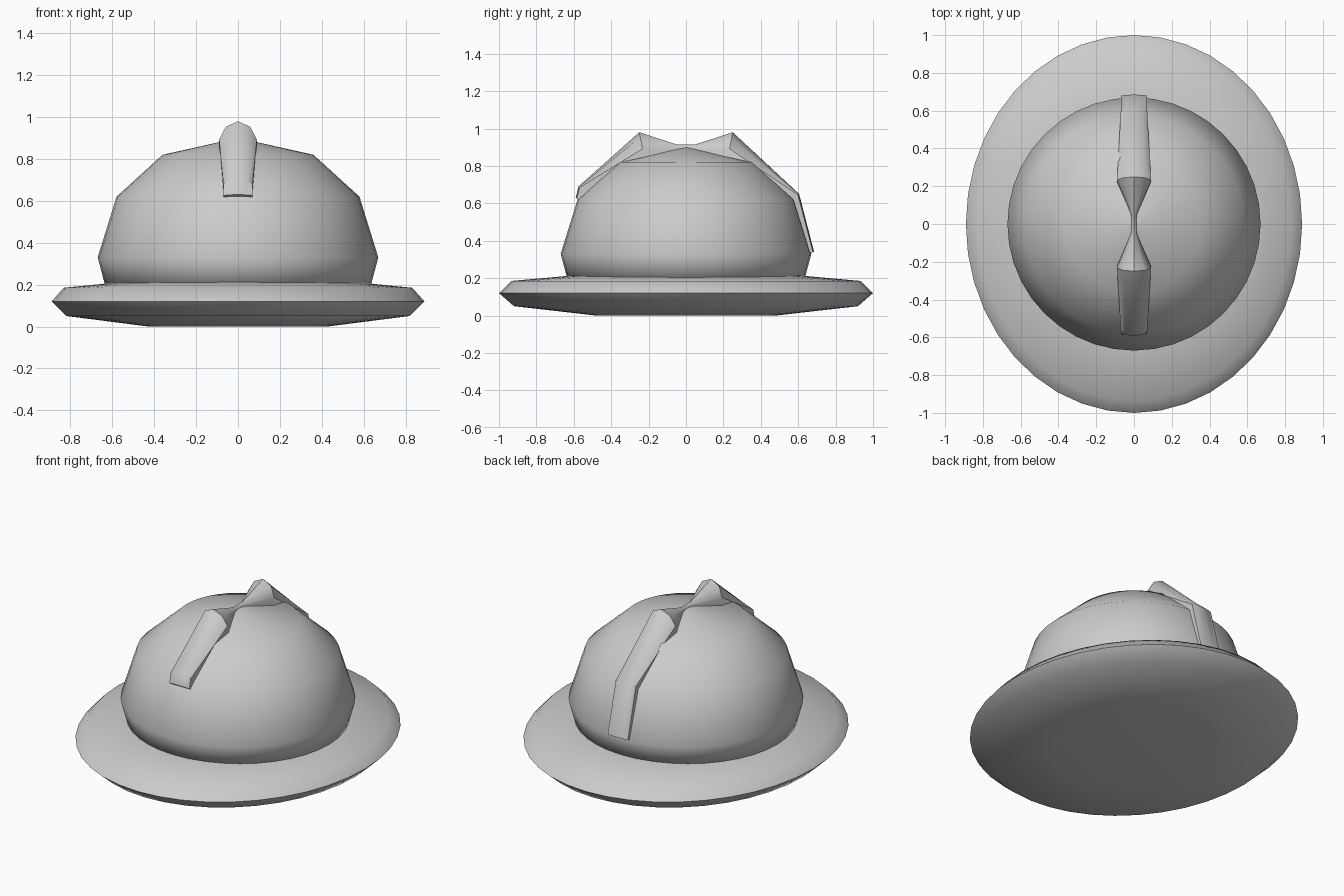
import bpy
import bmesh
import math
from mathutils import Vector

cube = bpy.data.objects.get("Cube")
if cube:
    bpy.data.objects.remove(cube, do_unlink=True)

# Single plain grey finish
grey = bpy.data.materials.new("plain grey")
grey.use_nodes = True
colour = (0.6, 0.6, 0.6, 1)
grey.diffuse_color = colour
grey.node_tree.nodes["Principled BSDF"].inputs["Base Color"].default_value = colour


def finish(name, bm, angle):
    bmesh.ops.remove_doubles(bm, verts=bm.verts, dist=0.0005)
    bmesh.ops.recalc_face_normals(bm, faces=bm.faces)
    mesh = bpy.data.meshes.new(name)
    bm.to_mesh(mesh)
    bm.free()
    mesh.materials.append(grey)
    obj = bpy.data.objects.new(name, mesh)
    bpy.context.collection.objects.link(obj)
    bpy.ops.object.select_all(action='DESELECT')
    obj.select_set(True)
    bpy.context.view_layer.objects.active = obj
    bpy.ops.object.shade_smooth_by_angle(angle=math.radians(angle))
    return obj


def loft(bm, rings, closed=True):
    loops = [[bm.verts.new(p) for p in ring] for ring in rings]
    for a, b in zip(loops, loops[1:]):
        n = len(a)
        for i in range(n):
            j = (i + 1) % n
            bm.faces.new((a[i], a[j], b[j], b[i]))
    if closed:
        bm.faces.new(loops[0])
        bm.faces.new(loops[-1])


def turned(name, profile, sides, x_scale=1.0):
    """Turn a (radius, height) profile, optionally into an oval."""
    bm = bmesh.new()
    rings = []
    for r, z in profile:
        turns = [math.tau * i / sides for i in range(sides)]
        rings.append([(x_scale * r * math.sin(t), r * math.cos(t), z) for t in turns])
    loft(bm, rings)
    return finish(name, bm, 80)


# Oval brim, closed underneath
turned("brim", [(0.48, 0), (0.92, 0.05), (1, 0.12), (0.935, 0.185), (0.6, 0.215)], 40, 0.89)

# Round crown; the tiny last ring forms the apex
turned("crown", [(0.63, 0.18), (0.67, 0.33), (0.58, 0.62), (0.36, 0.82), (0.002, 0.9)], 40)

# Crest: peaked strap rising to two points and pinched in the middle
# Each station: top point (y, z), outward direction (y, z), half width, depth
stations = [
    ((-0.59, 0.63), (-0.8, 0.6), 0.07, 0.1),
    ((-0.575, 0.69), (-0.7, 0.7), 0.07, 0.1),
    ((-0.25, 0.98), (-0.2, 1), 0.09, 0.18),
    ((-0.05, 0.915), (0, 1), 0.015, 0.05),
    ((0.05, 0.915), (0, 1), 0.015, 0.05),
    ((0.25, 0.98), (0.2, 1), 0.09, 0.18),
    ((0.605, 0.65), (0.8, 0.6), 0.07, 0.1),
    ((0.685, 0.34), (1, 0.2), 0.07, 0.08),
]
section = [(-1, 1), (-1, 0.5), (-0.65, 0.15), (0, 0), (0.65, 0.15), (1, 0.5), (1, 1)]
bm = bmesh.new()
rings = []
for (y, z), (oy, oz), half, depth in stations:
    out = Vector((0, oy, oz)).normalized()
    top = Vector((0, y, z))
    drop = 0.16 if 0.3 < abs(y) else 1.0
    ring = []
    for u, v in section:
        fall = v if v == 1 else v * drop
        ring.append(top + Vector((u * half, 0, 0)) - out * depth * fall)
    rings.append(ring)
loft(bm, rings)
finish("crest", bm, 40)
